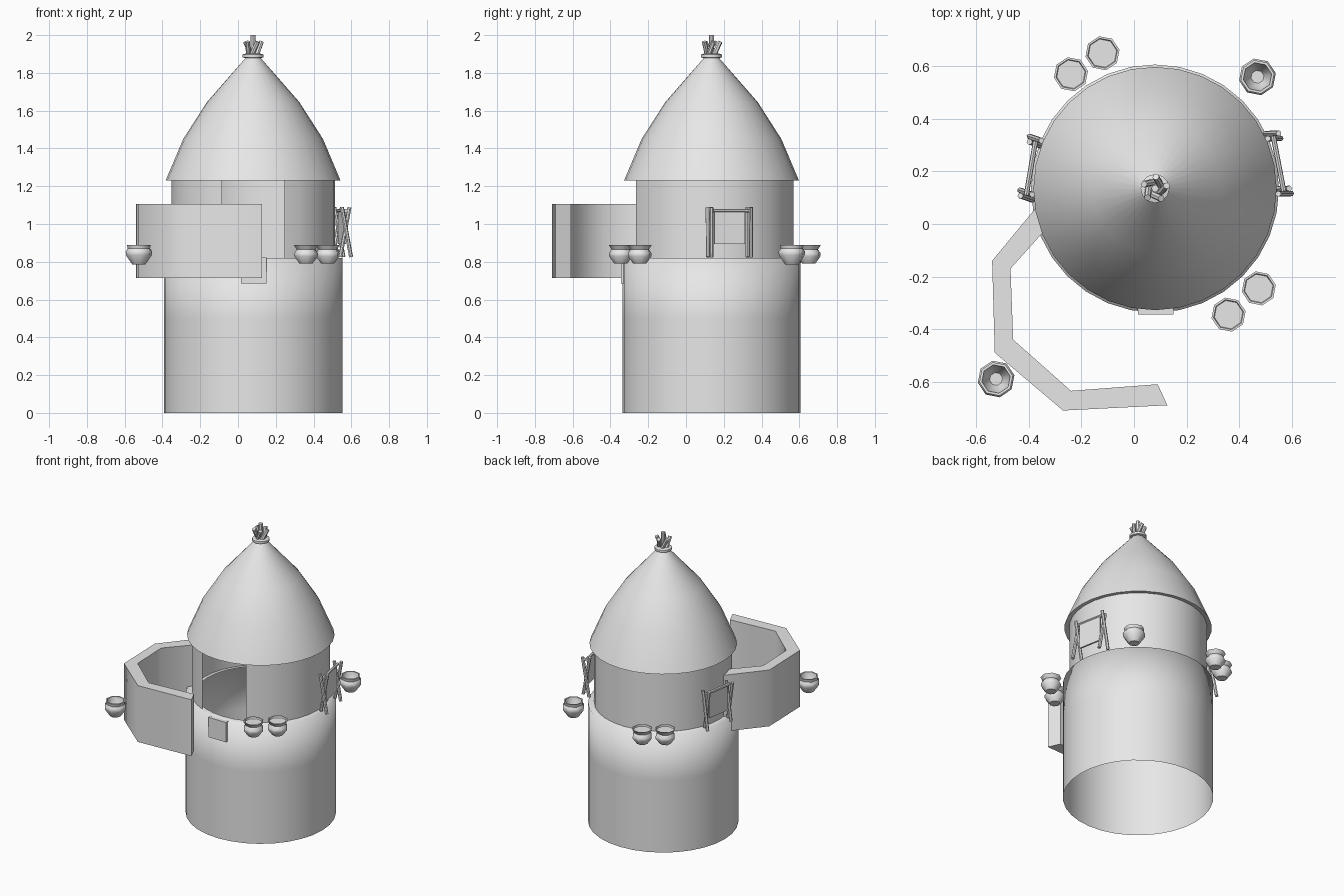
import bpy, bmesh, math
from mathutils import Vector

if "Cube" in bpy.data.objects:
    bpy.data.objects.remove(bpy.data.objects["Cube"], do_unlink=True)

grey = bpy.data.materials.new("plain_grey")
grey.use_nodes = True
grey.diffuse_color = (0.8, 0.8, 0.8, 1)
grey.node_tree.nodes["Principled BSDF"].inputs["Base Color"].default_value = (0.8, 0.8, 0.8, 1)

CENTRE = Vector((0.08, 0.135, 0))


def finish(name, bm, smooth=None):
    mesh = bpy.data.meshes.new(name)
    bm.to_mesh(mesh)
    bm.free()
    mesh.materials.append(grey)
    obj = bpy.data.objects.new(name, mesh)
    bpy.context.collection.objects.link(obj)
    if smooth:
        bpy.ops.object.select_all(action="DESELECT")
        obj.select_set(True)
        bpy.context.view_layer.objects.active = obj
        if smooth >= 180:
            bpy.ops.object.shade_smooth()
        else:
            bpy.ops.object.shade_smooth_by_angle(angle=math.radians(smooth))
    return obj


def lathe(name, profile, at, sides, smooth=None, gap=0, turn=0, cap=False):
    """Spin (radius, height) points; gap leaves out faces centred on the front."""
    bm = bmesh.new()
    rings = []
    for r, z in profile:
        ring = []
        for i in range(sides):
            a = -math.pi / 2 + turn + math.tau * i / sides
            ring.append(bm.verts.new(at + Vector((r * math.cos(a), r * math.sin(a), z))))
        rings.append(ring)
    for low, high in zip(rings, rings[1:]):
        for i in range(gap // 2, sides - gap // 2):
            j = (i + 1) % sides
            bm.faces.new((low[i], low[j], high[j], high[i]))
    if cap:
        bm.faces.new(rings[0][::-1])
        bm.faces.new(rings[-1])
    return finish(name, bm, smooth)


def add_stick(bm, a, b, r, sides=7):
    a, b = Vector(a), Vector(b)
    rot = (b - a).to_track_quat("Z", "Y").to_matrix().to_4x4()
    rot.translation = (a + b) / 2
    bmesh.ops.create_cone(bm, cap_ends=True, segments=sides, radius1=r, radius2=r,
                          depth=(b - a).length, matrix=rot)


def add_box(bm, corners, z0, z1):
    low = [bm.verts.new((x, y, z0)) for x, y in corners]
    high = [bm.verts.new((x, y, z1)) for x, y in corners]
    bm.faces.new(low[::-1])
    bm.faces.new(high)
    n = len(corners)
    for i in range(n):
        j = (i + 1) % n
        bm.faces.new((low[i], low[j], high[j], high[i]))


# Tower: open base with a narrow ledge, upper wall with doorway, pointed roof
lathe("tower_base", [(0.472, 0), (0.472, 0.5), (0.472, 0.82), (0.41, 0.82)], CENTRE, 32, 180)
lathe("upper_wall", [(0.433, 0.815), (0.433, 1.235)], CENTRE, 32, 60, gap=4)
lathe("roof", [(0.43, 1.235), (0.463, 1.23), (0.37, 1.45), (0.245, 1.645), (0.035, 1.885)],
      CENTRE, 32, 60)

# Roof finial: binding ring and a bundle of splayed sticks
lathe("finial_binding", [(0.04, 1.878), (0.055, 1.882), (0.055, 1.897), (0.04, 1.902)],
      CENTRE, 12, 60, cap=True)
bm = bmesh.new()
for i in range(5):
    a = math.tau * i / 5 + 0.3
    foot = CENTRE + Vector((0.025 * math.cos(a), 0.025 * math.sin(a), 1.88))
    tip = CENTRE + Vector((0.045 * math.cos(a + 1.2), 0.045 * math.sin(a + 1.2), 1.965))
    add_stick(bm, foot, tip, 0.013)
add_stick(bm, CENTRE + Vector((0, 0, 1.88)), CENTRE + Vector((0, 0, 2.0)), 0.014)
finish("finial_sticks", bm, 40)

# Cloth hanging below the doorway
bm = bmesh.new()
add_box(bm, [(0.015, -0.345), (0.15, -0.345), (0.15, -0.32), (0.015, -0.32)], 0.685, 0.822)
finish("door_cloth", bm)

# Angled screen wall sweeping round the front
outer = [(-0.35, 0.09), (-0.54, -0.14), (-0.53, -0.49), (-0.27, -0.71), (0.127, -0.69)]
inner = [(-0.3, 0.02), (-0.47, -0.17), (-0.46, -0.44), (-0.24, -0.635), (0.09, -0.61)]
bm = bmesh.new()
loops = [[bm.verts.new((x, y, z)) for (x, y), z in
          ((o, 0.715), (i, 0.715), (i, 1.105), (o, 1.105))] for o, i in zip(outer, inner)]
for a, b in zip(loops, loops[1:]):
    for k in range(4):
        m = (k + 1) % 4
        bm.faces.new((a[k], a[m], b[m], b[k]))
bm.faces.new(loops[0])
bm.faces.new(loops[-1][::-1])
bmesh.ops.recalc_face_normals(bm, faces=bm.faces)
finish("screen_wall", bm, 62)

# Pots: narrow-necked filled ones and open bowls
filled = [(0.035, 0.79), (0.064, 0.83), (0.064, 0.845), (0.05, 0.865), (0.066, 0.89),
          (0.058, 0.89), (0.055, 0.88)]
bowl = [(0.035, 0.785), (0.07, 0.835), (0.071, 0.855), (0.06, 0.87), (0.065, 0.89),
        (0.055, 0.89), (0.05, 0.86), (0.025, 0.81)]
for x, y in [(0.36, -0.345), (0.475, -0.245), (-0.12, 0.65), (-0.24, 0.57)]:
    lathe("filled_pot", filled, Vector((x, y, 0)), 8, 45, turn=0.2, cap=True)
for x, y in [(-0.525, -0.59), (0.47, 0.56)]:
    lathe("open_pot", bowl, Vector((x, y, 0)), 8, 45, turn=0.2, cap=True)


# Drying racks: crossed legs at both ends, a rail and a hanging hide
def rack(name, start, end):
    s, e = Vector((*start, 0)), Vector((*end, 0))
    along = (e - s).normalized()
    side = Vector((-along.y, along.x, 0))
    up = Vector((0, 0, 1))
    bm = bmesh.new()
    for p in (s, e):
        for d in (-1, 1):
            add_stick(bm, p + side * 0.026 * d + along * 0.014 * d + up * 0.825,
                      p - side * 0.022 * d + along * 0.006 * d + up * 1.088, 0.011)
    add_stick(bm, s + up * 1.07, e + up * 1.07, 0.01)
    finish(name + "_frame", bm, 40)
    bm = bmesh.new()
    a, b, t = s + along * 0.025, e - along * 0.025, side * 0.006
    add_box(bm, [p.xy for p in (a - t, b - t, b + t, a + t)], 0.895, 1.075)
    bmesh.ops.recalc_face_normals(bm, faces=bm.faces)
    finish(name + "_hide", bm)


rack("left_rack", (0.57, 0.125), (0.53, 0.335))
rack("right_rack", (-0.41, 0.11), (-0.375, 0.315))
